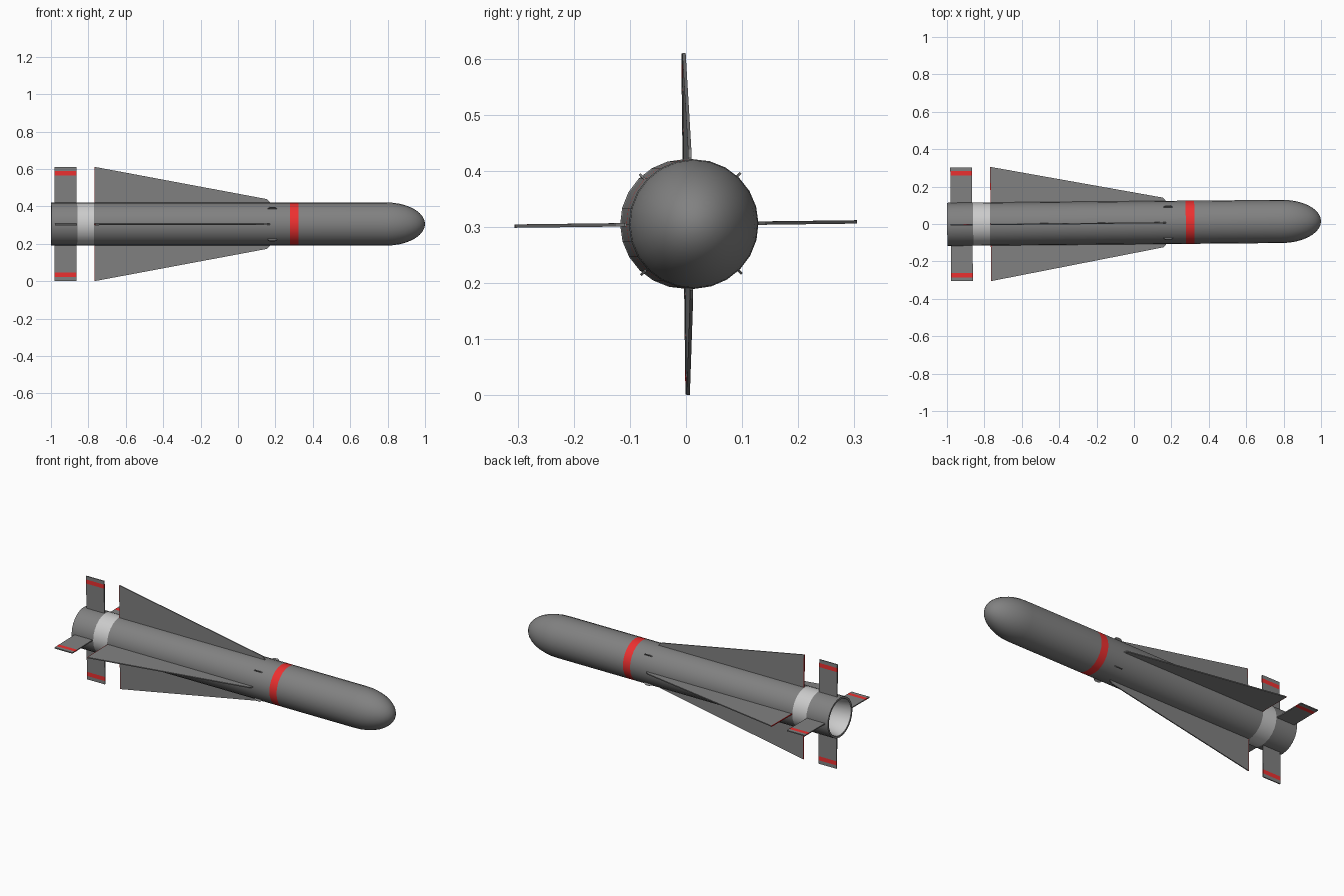
import bpy, bmesh, math
from mathutils import Matrix

if "Cube" in bpy.data.objects:
    bpy.data.objects.remove(bpy.data.objects["Cube"])

R, SIDES = 0.1155, 24
# the whole model sits very slightly rolled and yawed
POSE = (Matrix.Translation((0, 0.0068, 0.3055))
        @ Matrix.Rotation(math.radians(0.5), 4, 'Z')
        @ Matrix.Rotation(math.radians(0.7), 4, 'X'))


def material(name, color):
    m = bpy.data.materials.new(name)
    m.diffuse_color = (*color, 1)
    m.use_nodes = True
    m.node_tree.nodes["Principled BSDF"].inputs["Base Color"].default_value = m.diffuse_color
    return m


GREY = material("grey", (0.22, 0.22, 0.22))
LIGHT = material("light_grey", (0.6, 0.6, 0.6))
RED = material("red", (0.85, 0.03, 0.03))


def finish(name, bm, mat, smooth=False):
    bmesh.ops.remove_doubles(bm, verts=bm.verts, dist=1e-5)
    bm.transform(POSE)
    me = bpy.data.meshes.new(name)
    bm.to_mesh(me)
    bm.free()
    me.materials.append(mat)
    ob = bpy.data.objects.new(name, me)
    bpy.context.collection.objects.link(ob)
    if smooth:
        bpy.ops.object.select_all(action='DESELECT')
        ob.select_set(True)
        bpy.context.view_layer.objects.active = ob
        bpy.ops.object.shade_smooth_by_angle(angle=math.radians(40))
    return ob


def lathe(name, profile, mat):
    """Revolve (x, radius) points around the x axis."""
    bm = bmesh.new()
    rings = []
    for x, r in profile:
        rings.append([bm.verts.new((x, r * math.cos(a), r * math.sin(a)))
                      for a in (2 * math.pi * i / SIDES for i in range(SIDES))])
    for a, b in zip(rings, rings[1:]):
        for j in range(SIDES):
            k = (j + 1) % SIDES
            bm.faces.new((a[j], a[k], b[k], b[j]))
    bmesh.ops.dissolve_degenerate(bm, dist=1e-6, edges=bm.edges)
    return finish(name, bm, mat, True)


def plate(name, outline, thick, angle, mat):
    """Flat plate from (x, radius) points, turned around the body axis."""
    bm = bmesh.new()
    low = [bm.verts.new((x, r, -thick / 2)) for x, r in outline]
    face = bm.faces.new(low)
    ext = bmesh.ops.extrude_face_region(bm, geom=[face])
    top = [v for v in ext["geom"] if isinstance(v, bmesh.types.BMVert)]
    bmesh.ops.translate(bm, verts=top, vec=(0, 0, thick))
    bmesh.ops.recalc_face_normals(bm, faces=bm.faces)
    bm.transform(Matrix.Rotation(angle, 4, 'X'))
    return finish(name, bm, mat)


def rect(x0, x1, r0, r1):
    return [(x0, r0), (x1, r0), (x1, r1), (x0, r1)]


# body sections from tail to nose
lathe("nozzle", [(-0.86, 0), (-0.87, 0.05), (-0.90, 0.085), (-0.998, 0.104)], LIGHT)
lathe("tail_section", [(-0.998, 0.104), (-0.999, R), (-0.86, R)], GREY)
lathe("light_band", [(-0.86, R), (-0.77, R)], LIGHT)
lathe("motor_section", [(-0.77, R), (0.277, R)], GREY)
lathe("red_band", [(0.277, R), (0.323, R)], RED)
nose = [(0.79 + 0.21 * math.sin(t), R * math.cos(t))
        for t in (math.pi / 2 * i / 9 for i in range(10))]
lathe("nose_section", [(0.323, R)] + nose, GREY)

IN = R - 0.01   # roots sink a little into the body
for i in range(4):
    a = i * math.pi / 2
    # long delta wing with red trailing edge
    plate(f"wing_{i}", [(-0.764, IN), (0.172, IN), (0.17, 0.118), (0.155, 0.133),
                        (-0.764, 0.305)], 0.006, a, GREY)
    plate(f"wing_trailing_edge_{i}", rect(-0.767, -0.764, IN, 0.305), 0.006, a, RED)
    # rectangular tail fin with red stripe
    for part, r0, r1, mat in (("root", IN, 0.26, GREY), ("stripe", 0.26, 0.284, RED),
                              ("tip", 0.284, 0.304, GREY)):
        plate(f"tail_fin_{part}_{i}", rect(-0.98, -0.864, r0, r1), 0.006, a, mat)
    # small lugs between the wings
    plate(f"lug_{i}", [(0.155, IN), (0.21, IN), (0.207, 0.118), (0.196, 0.127),
                       (0.17, 0.127), (0.158, 0.118)], 0.004, a + math.pi / 4, GREY)
